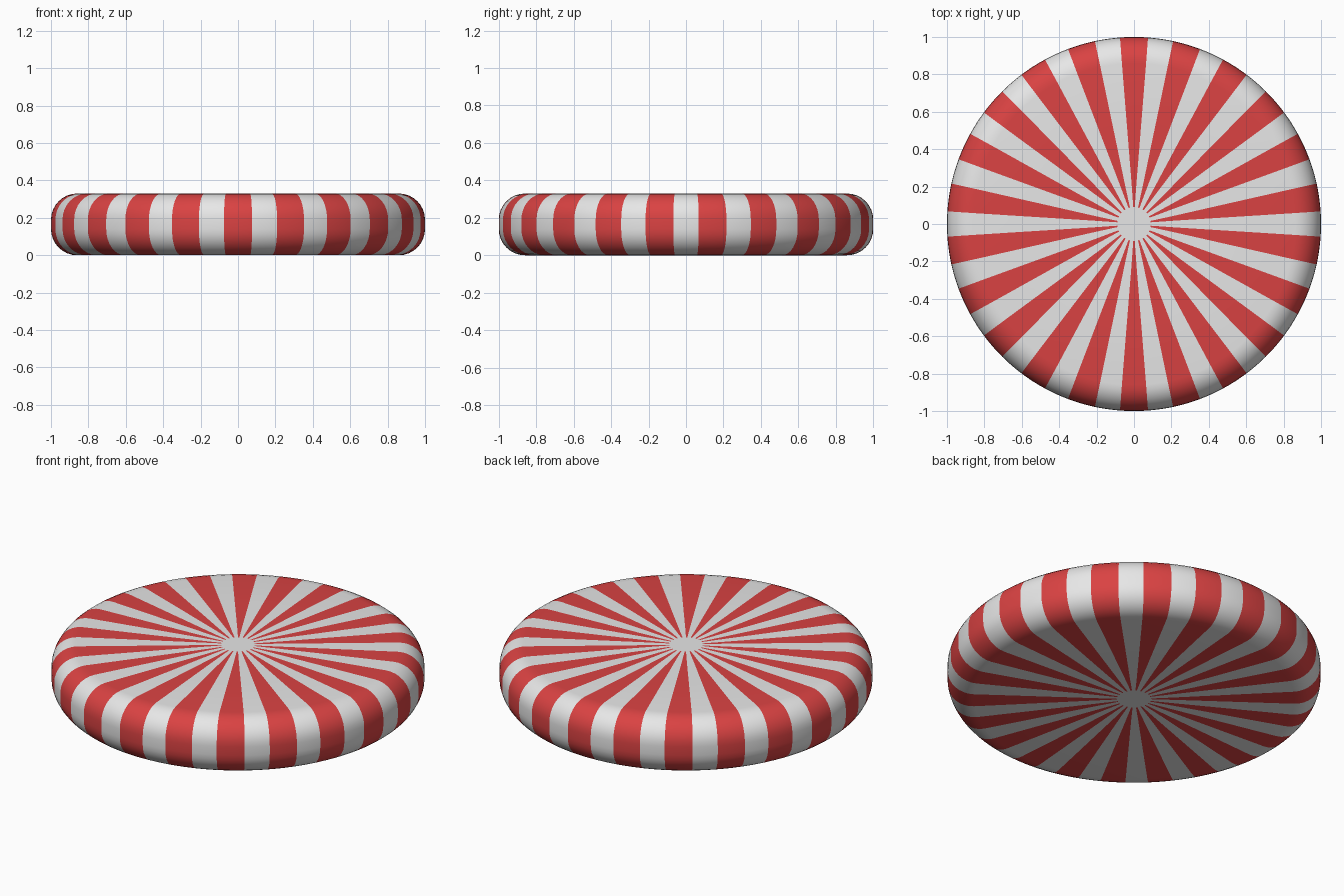
import bpy, bmesh, math

if "Cube" in bpy.data.objects:
    bpy.data.objects.remove(bpy.data.objects["Cube"])

STRIPES = 22
SUB = 4            # segments per stripe colour
H, R, C = 0.33, 1.0, 0.14   # height, radius, edge rounding


def material(name, rgb):
    m = bpy.data.materials.new(name)
    m.diffuse_color = (*rgb, 1.0)
    m.use_nodes = True
    m.node_tree.nodes["Principled BSDF"].inputs["Base Color"].default_value = m.diffuse_color
    return m


# Profile (radius, height, red share of each period), bottom to top
flat = [(0.09, 0.30), (0.22, 0.42), (0.5, 0.50)]
profile = [(r, 0.0, f) for r, f in flat]
for i in range(9):
    a = -math.pi / 2 + math.pi / 2 * i / 8
    profile.append((R - C + C * math.cos(a), C + C * math.sin(a), 0.525))
profile += [(r, H - z, f) for r, z, f in reversed(profile)]

bm = bmesh.new()
period = 2 * math.pi / STRIPES


def ring(r, z, share):
    verts = []
    for s in range(STRIPES):
        start = -math.pi / 2 + s * period - share * period / 2
        for share_here, offset in ((share, 0), (1 - share, share)):
            for k in range(SUB):
                a = start + period * (offset + share_here * k / SUB)
                verts.append(bm.verts.new((r * math.cos(a), r * math.sin(a), z)))
    return verts


rings = [ring(*p) for p in profile]
n = len(rings[0])

# Alternating red and white sectors over top, side and bottom
for lo, hi in zip(rings, rings[1:]):
    for i in range(n):
        j = (i + 1) % n
        f = bm.faces.new((lo[i], lo[j], hi[j], hi[i]))
        f.material_index = 1 if (i // SUB) % 2 == 0 else 0

# White centre spots
bm.faces.new(list(reversed(rings[0])))
bm.faces.new(rings[-1])
for f in bm.faces:
    f.smooth = True

mesh = bpy.data.meshes.new("striped_mint_candy")
bm.to_mesh(mesh)
bm.free()
mesh.materials.append(material("candy white", (0.85, 0.85, 0.85)))
mesh.materials.append(material("candy red", (0.70, 0.055, 0.055)))
candy = bpy.data.objects.new("striped_mint_candy", mesh)
bpy.context.collection.objects.link(candy)
